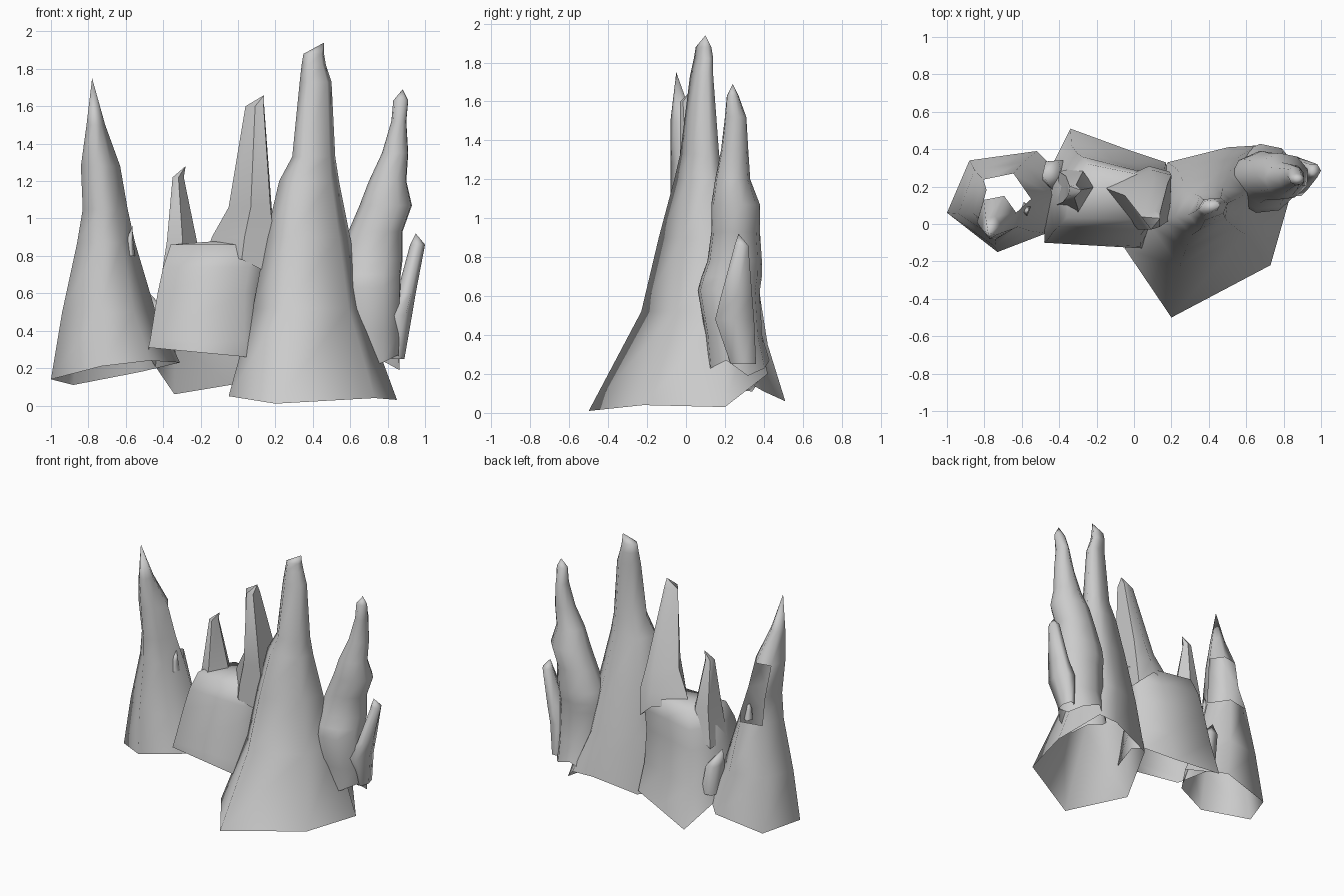
import bpy, bmesh, math

cube = bpy.data.objects.get("Cube")
if cube:
    bpy.data.objects.remove(cube, do_unlink=True)

stone = bpy.data.materials.new("grey_stone")
stone.use_nodes = True
stone.diffuse_color = (0.6, 0.6, 0.6, 1)
stone.node_tree.nodes["Principled BSDF"].inputs["Base Color"].default_value = (0.6, 0.6, 0.6, 1)


def span(values):
    return min(values), max(values)


def spire(name, base, rings, tip, opening=None, angle=120):
    """Loft the base outline through rings (z, x min, x max, y min, y max) to a tip; the underside stays open."""
    bm = bmesh.new()
    (x0, x1), (y0, y1) = span([p[0] for p in base]), span([p[1] for p in base])
    unit = [((p[0] - x0) / (x1 - x0), (p[1] - y0) / (y1 - y0)) for p in base]
    lower = [bm.verts.new(p) for p in base]
    count = len(base)
    for z, left, right, front, back in rings:
        upper = [bm.verts.new((left + u * (right - left), front + v * (back - front), z)) for u, v in unit]
        for i in range(count):
            j = (i + 1) % count
            bm.faces.new((lower[i], lower[j], upper[j], upper[i]))
        lower = upper
    top = bm.verts.new(tip)
    for i in range(count):
        bm.faces.new((lower[i], lower[(i + 1) % count], top))
    bm.normal_update()
    if opening:
        gone = [f for f in bm.faces if opening(f.calc_center_median(), f.normal)]
        bmesh.ops.delete(bm, geom=gone, context='FACES')
    mesh = bpy.data.meshes.new(name)
    bm.to_mesh(mesh)
    bm.free()
    mesh.materials.append(stone)
    mesh.shade_smooth()
    mesh.set_sharp_from_angle(angle=math.radians(angle))
    obj = bpy.data.objects.new(name, mesh)
    bpy.context.collection.objects.link(obj)
    return obj


def outline(z, left, right, front, back, sides=7, turn=0.3, ragged=0.0):
    """Rounded base outline filling a box, with an optional ragged lower edge."""
    cx, cy = (left + right) / 2, (front + back) / 2
    pts = []
    for i in range(sides):
        a = turn + math.tau * i / sides
        pts.append((cx + (right - left) / 2 * math.cos(a), cy + (back - front) / 2 * math.sin(a),
                    z + ragged * (i % 3)))
    return pts


# Tallest spire with a wide skirt
spire("tall_spire",
      [(-.05, -.13, .05), (.2, -.5, .01), (.73, -.22, .04), (.85, .2, .03),
       (.66, .42, .2), (.5, .41, .2), (.18, .33, .12)],
      [(.52, .08, .67, -.23, .35), (.9, .15, .6, -.14, .26), (1.2, .22, .54, -.06, .19),
       (1.33, .29, .52, -.03, .17), (1.73, .33, .5, .02, .14), (1.82, .34, .47, .04, .14),
       (1.88, .35, .46, .05, .13)],
      (.46, .1, 1.94))

# Lumpy spire beside it
spire("lumpy_spire", outline(.19, .52, .87, .11, .43, 9, ragged=.04),
      [(.4, .52, .87, .1, .39), (.63, .51, .87, .06, .38), (.7, .51, .87, .08, .39),
       (.78, .53, .88, .11, .39), (.93, .59, .88, .13, .38), (1.07, .65, .93, .13, .38),
       (1.2, .7, .9, .15, .33), (1.35, .77, .91, .18, .32), (1.52, .82, .9, .2, .31),
       (1.63, .83, .91, .21, .27)],
      (.88, .24, 1.69))

# Thin leaning side shard
spire("side_shard", outline(.25, .82, .89, .22, .37, 6, 0),
      [(.48, .79, .93, .15, .35), (.6, .85, .95, .18, .34), (.86, .92, 1, .25, .32)],
      (.95, .27, .92))

# Broad central block
spire("central_block",
      [(-.48, -.1, .31), (.04, -.13, .26), (.19, .2, .2), (.17, .33, .15),
       (-.04, .4, .11), (-.34, .51, .06), (-.47, .25, .25)],
      [(.35, -.47, .18, -.12, .42), (.6, -.43, .17, -.06, .38), (.74, -.4, .19, -.03, .36),
       (.86, -.36, .2, .02, .32)],
      (-.1, .18, .88))

# Two horns growing out of the block's sides
spire("left_horn",
      [(-.42, .1, .62), (-.31, .04, .82), (-.21, .2, .84), (-.28, .31, .7), (-.4, .28, .6)],
      [(.88, -.38, -.22, .07, .28), (1.22, -.35, -.29, .14, .21)],
      (-.28, .18, 1.28), angle=50)
spire("right_horn",
      [(-.16, .2, .84), (.02, -.03, .78), (.18, .02, .7), (.19, .28, .7), (.08, .31, .8)],
      [(.9, -.14, .2, -.03, .29), (1.06, -.05, .18, -.03, .24), (1.6, .04, .14, -.03, .07)],
      (.14, .03, 1.66), angle=50)

# Low flake wedged between block and hollow spire
spire("low_flake", outline(.28, -.48, -.33, .15, .36, 5, 1), [(.5, -.49, -.38, .18, .34)],
      (-.49, .26, .62))

# Hollow spire, with a hole broken through its back
spire("hollow_spire",
      [(-1, .06, .14), (-.73, -.15, .21), (-.47, -.05, .24), (-.31, .18, .23),
       (-.52, .39, .18), (-.88, .34, .11)],
      [(.5, -.94, -.44, -.12, .33), (.87, -.86, -.55, -.08, .27), (1.05, -.83, -.59, -.08, .21),
       (1.28, -.84, -.63, -.08, .15), (1.5, -.81, -.71, -.08, .04)],
      (-.78, -.05, 1.75),
      opening=lambda c, n: .88 < c.z < 1.25 and n.y > .3 and n.x > -.4)

# Splinter on the hollow spire's rim
spire("rim_splinter", outline(.8, -.61, -.55, .04, .12, 4), [(.88, -.6, -.56, .05, .1)],
      (-.565, .07, .96))
